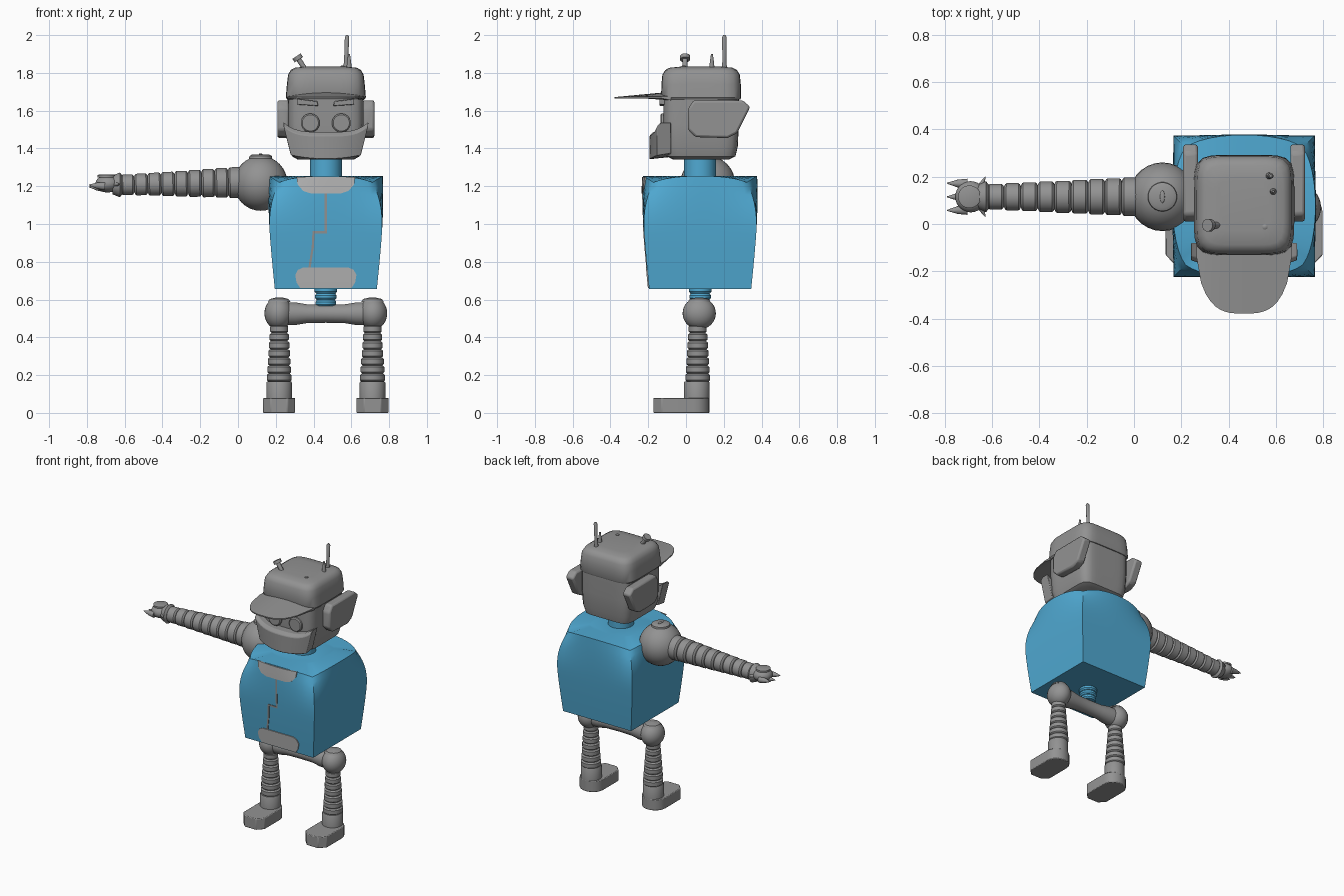
import bpy, bmesh, math
from mathutils import Vector, Matrix

if "Cube" in bpy.data.objects:
    bpy.data.objects.remove(bpy.data.objects["Cube"])

CX, CY = 0.465, 0.075  # centre line of the torso


def material(name, rgb):
    m = bpy.data.materials.new(name)
    m.use_nodes = True
    m.diffuse_color = (*rgb, 1)
    m.node_tree.nodes["Principled BSDF"].inputs["Base Color"].default_value = (*rgb, 1)
    return m


GREY = material("mid grey", (0.29, 0.29, 0.29))
BLUE = material("sky blue", (0.08, 0.40, 0.65))
PALE = material("pale grey", (0.46, 0.46, 0.46))


def finish(name, bm, mat, bevel=0, angle=35):
    bmesh.ops.recalc_face_normals(bm, faces=bm.faces)
    me = bpy.data.meshes.new(name)
    bm.to_mesh(me)
    bm.free()
    me.materials.append(mat)
    ob = bpy.data.objects.new(name, me)
    bpy.context.collection.objects.link(ob)
    bpy.ops.object.select_all(action="DESELECT")
    ob.select_set(True)
    bpy.context.view_layer.objects.active = ob
    bpy.ops.object.shade_smooth_by_angle(angle=math.radians(angle))
    if bevel:
        mod = ob.modifiers.new("rounded edges", "BEVEL")
        mod.width, mod.segments, mod.limit_method = bevel, 2, "ANGLE"
    return ob


def loft(name, sections, mat, bevel=0, matrix=None, angle=35):
    """Skin closed sections that have equal point counts, and cap both ends."""
    bm = bmesh.new()
    rows = [[bm.verts.new(p) for p in s] for s in sections]
    n = len(rows[0])
    for a, b in zip(rows, rows[1:]):
        for i in range(n):
            bm.faces.new((a[i], a[(i + 1) % n], b[(i + 1) % n], b[i]))
    bm.faces.new(rows[0])
    bm.faces.new(rows[-1])
    if matrix:
        bm.transform(matrix)
    return finish(name, bm, mat, bevel, angle)


def ring(cx, cy, z, hx, hy, power=2, n=32):
    pts = []
    for i in range(n):
        a = math.tau * (i + 0.5) / n
        c, s = math.cos(a), math.sin(a)
        k = (abs(c) ** power + abs(s) ** power) ** (-1 / power)
        pts.append((cx + hx * k * c, cy + hy * k * s, z))
    return pts


def lathe(name, profile, start, mat, direction=(0, 0, 1), n=28):
    turn = Vector(direction).to_track_quat("Z", "Y").to_matrix().to_4x4()
    return loft(name, [ring(0, 0, h, r, r, 2, n) for r, h in profile], mat,
                matrix=Matrix.Translation(start) @ turn)


def ball(name, centre, size, mat):
    bm = bmesh.new()
    bmesh.ops.create_uvsphere(bm, u_segments=28, v_segments=16, radius=1)
    bm.transform(Matrix.Translation(centre) @ Matrix.Diagonal((*size, 1)))
    return finish(name, bm, mat)


def ribs(length, count, r0, r1, groove=0.012, gap=0.005):
    """Profile of a tapering limb made of stacked rings."""
    out = []
    for i in range(count):
        lo, hi = length * i / count, length * (i + 1) / count
        r = r0 + (r1 - r0) * i / max(count - 1, 1)
        out += [(r - groove, lo), (r - 0.004, lo + gap), (r, lo + 2 * gap),
                (r, hi - 2 * gap), (r - 0.004, hi - gap), (r - groove, hi)]
    return out


# Torso: barrel sided box whose top corners pull in and down
def torso_point(u, v, t):
    k = (min(abs(u), abs(v)) / max(abs(u), abs(v))) ** 2
    p = max(0, (t - 0.5) / 0.5) ** 2
    h = 0.27 + 0.036 * math.sin(min(t * 1.7, 1.7)) - 0.004 * p
    h *= 1 - 0.18 * p * k
    return (CX + h * u, CY + h * v, 0.655 + 0.6 * t - 0.035 * p * k)


STEPS = 12
edge = [(-1 + 2 * i / STEPS, -1) for i in range(STEPS)]
square = edge + [(-v, u) for u, v in edge] + [(-u, -v) for u, v in edge] + [(v, -u) for u, v in edge]
levels = [[torso_point(u, v, j / 14) for u, v in square] for j in range(15)]
levels.append([(CX + 0.6 * (x - CX), CY + 0.6 * (y - CY), 1.255) for x, y, z in levels[-1]])
loft("torso", levels, BLUE, angle=40)


# Plates lying on the chest front, given as rows of (x left, x right, z)
def chest_plate(name, rows, mat, lift=0.006):
    bm = bmesh.new()
    grid = []
    for x0, x1, z in rows:
        line = []
        for i in range(9):
            x = x0 + (x1 - x0) * i / 8
            p = torso_point((x - CX) / 0.3, -1, min(1, max(0, (z - 0.655) / 0.6)))
            line.append(bm.verts.new((x, p[1] - lift, z)))
        grid.append(line)
    for a, b in zip(grid, grid[1:]):
        for i in range(8):
            bm.faces.new((a[i], a[i + 1], b[i + 1], b[i]))
    shell = bmesh.ops.extrude_face_region(bm, geom=bm.faces[:])["geom"]
    bmesh.ops.translate(bm, vec=(0, 0.008, 0), verts=[g for g in shell if isinstance(g, bmesh.types.BMVert)])
    return finish(name, bm, mat)


def mirrored_rows(rows):
    return [(CX - w, CX + w, z) for w, z in rows]


chest_plate("collar_plate", mirrored_rows([(0.155, 1.25), (0.15, 1.21), (0.12, 1.175), (0.08, 1.162)]), PALE)
chest_plate("belly_plate", mirrored_rows([(0.12, 0.77), (0.148, 0.757), (0.162, 0.73), (0.155, 0.69), (0.135, 0.66)]), PALE)
for i, rows in enumerate([[(0.459, 0.471, 1.165), (0.459, 0.471, 0.955)],
                          [(0.395, 0.471, 0.962), (0.395, 0.471, 0.95)],
                          [(0.394, 0.406, 0.955), (0.390, 0.402, 0.88), (0.372, 0.384, 0.765)]]):
    chest_plate(f"chest_seam_{i + 1}", rows, GREY, 0.004)

# Neck and waist
lathe("neck", [(0.085, 0), (0.085, 0.13)], (CX, CY, 1.24), BLUE)
lathe("waist", ribs(0.1, 3, 0.055, 0.06, 0.008), (CX, CY, 0.565), BLUE)

# Hips: dumbbell bar, then mirrored joints, legs and feet
lathe("hip_bar", [(0.062, -0.25), (0.06, -0.16), (0.05, -0.1), (0.048, 0), (0.05, 0.1), (0.06, 0.16), (0.062, 0.25)],
      (CX, CY - 0.005, 0.525), GREY, (1, 0, 0))
for side, label in ((-1, "right"), (1, "left")):
    x = CX + side * 0.247
    ball(f"{label}_hip_joint", (CX + side * 0.25, 0.07, 0.527), (0.075, 0.088, 0.085), GREY)
    lathe(f"{label}_hip_cap", [(0.06, 0), (0.05, 0.015), (0.02, 0.022)], (x, 0.07, 0.588), GREY)
    lathe(f"{label}_leg", ribs(0.3, 7, 0.066, 0.048, 0.009, 0.004), (x, 0.062, 0.165), GREY)
    lathe(f"{label}_ankle", [(0.068, 0), (0.068, 0.09), (0.064, 0.097)], (x, 0.057, 0.07), GREY)
    heel = [(0.085 * math.cos(a), 0.045 + 0.08 * math.sin(a)) for a in (math.pi * i / 10 for i in range(11))]
    sole = heel + [(-0.085, -0.13), (-0.045, -0.172), (0.045, -0.172), (0.085, -0.13)]
    loft(f"{label}_foot", [[(x + a, b, z) for a, b in sole] for z in (0, 0.08)], GREY, bevel=0.005)

# Single right arm with shoulder ball and clawed hand
ball("shoulder", (0.12, 0.115, 1.215), (0.142, 0.145, 0.145), GREY)
lathe("shoulder_cap", [(0.062, 0), (0.06, 0.012), (0.045, 0.02)], (0.12, 0.115, 1.348), GREY)
ball("shoulder_stud", (0.12, 0.115, 1.369), (0.01, 0.026, 0.005), GREY)
lathe("arm", ribs(0.64, 9, 0.082, 0.054, 0.014), (0.02, 0.115, 1.22), GREY, (-1, 0, -0.02))
lathe("wrist", [(0.04, 0), (0.066, 0.02), (0.05, 0.06)], (-0.605, 0.115, 1.207), GREY, (-1, 0, 0))
ball("hand", (-0.69, 0.115, 1.213), (0.065, 0.066, 0.046), GREY)
lathe("hand_disc", [(0.048, 0), (0.048, 0.012), (0.04, 0.015)], (-0.695, 0.115, 1.247), GREY)
for i, (y, z) in enumerate(((0.06, 1.2), (0.17, 1.2), (0.115, 1.19))):
    lathe(f"claw_{i + 1}", [(0.022, 0), (0.017, 0.04), (0.002, 0.085)], (-0.705, y, z), GREY,
          (-1, (y - 0.115) * 0.5, 0.08), 12)
for y in (-1, 1):
    lathe("thumb_spike", [(0.016, 0), (0.002, 0.05)], (-0.65, 0.115 + 0.04 * y, 1.21), GREY, (0.5, y, 0), 10)

# Head and cap as stacked rounded squares
HY = 0.08
loft("head", [ring(CX, HY, z, a, b, 7, 48) for z, a, b in
              ((1.342, 0.15, 0.15), (1.358, 0.178, 0.182), (1.41, 0.193, 0.194), (1.53, 0.2, 0.2), (1.68, 0.2, 0.2))], GREY)
loft("cap", [ring(CX, HY, z, a, b, 6, 48) for z, a, b in
             ((1.66, 0.205, 0.207), (1.67, 0.212, 0.212), (1.74, 0.206, 0.21), (1.79, 0.2, 0.205),
              (1.815, 0.186, 0.19), (1.827, 0.165, 0.168), (1.833, 0.11, 0.11))], GREY)

# Cap brim, arched across its width
brim = []
for i in range(-10, 11):
    s = i / 10
    front = -0.13 - 0.245 * (1 - abs(s) ** 3.2) ** 0.6
    top = 1.7 - 0.025 * s * s
    tip = top - 0.028 * (1 - s * s)
    x = CX + 0.202 * s
    brim.append([(x, -0.08, top), (x, front - 0.003, tip), (x, front - 0.003, tip - 0.008), (x, -0.08, top - 0.02)])
loft("cap_brim", brim, GREY)

# Wide curved jaw in front of the face
jaw = []
for i in range(-8, 9):
    s = i / 8
    xt, xb = CX + 0.225 * s, CX + 0.185 * s
    top, low, front = 1.475 + 0.052 * s ** 4, 1.343 + 0.02 * s * s, -0.193 + 0.04 * s * s
    jaw.append([(xt, -0.08, top + 0.012), (xt, front + 0.02, top + 0.012), (xt, front, top - 0.008),
                (xb, front, low), (xb, -0.08, low + 0.012)])
loft("jaw", jaw, GREY, bevel=0.004)

# Eyes, brows and ears
EAR = [(0.01, 1.61), (0.04, 1.655), (0.3, 1.655), (0.34, 1.62), (0.27, 1.48), (0.22, 1.455), (0.05, 1.46), (0.01, 1.5)]
for side, label in ((-1, "right"), (1, "left")):
    lathe(f"{label}_eye", [(0.05, 0), (0.05, 0.02), (0.043, 0.026)], (CX + side * 0.082, -0.11, 1.535), GREY, (0, -1, 0))
    brow = [(0.04, 1.625), (0.15, 1.632), (0.15, 1.662), (0.045, 1.65)]
    loft(f"{label}_brow", [[(CX + side * a, y, z) for a, z in brow] for y in (-0.1, -0.14)], GREY, bevel=0.004)
    loft(f"{label}_ear", [[(CX + side * x, y, z) for y, z in EAR] for x in (0.195, 0.257)], GREY, bevel=0.012)

# Aerials and bolts on the cap
lathe("tall_aerial", [(0.016, 0), (0.011, 0.05), (0.012, 0.18), (0.006, 0.19)], (0.57, 0.203, 1.81), GREY, (0.04, 0, 1), 12)
lathe("short_aerial", [(0.016, 0), (0.011, 0.05), (0.005, 0.09)], (0.588, 0.137, 1.81), GREY, n=12)
lathe("cap_bolt", [(0.014, 0), (0.014, 0.065), (0.027, 0.066), (0.027, 0.088)], (0.358, -0.005, 1.815), GREY, (-0.65, 0, 1), 12)
lathe("cap_rivet", [(0.012, 0), (0.012, 0.014), (0.006, 0.018)], (0.553, -0.012, 1.822), GREY, n=12)
